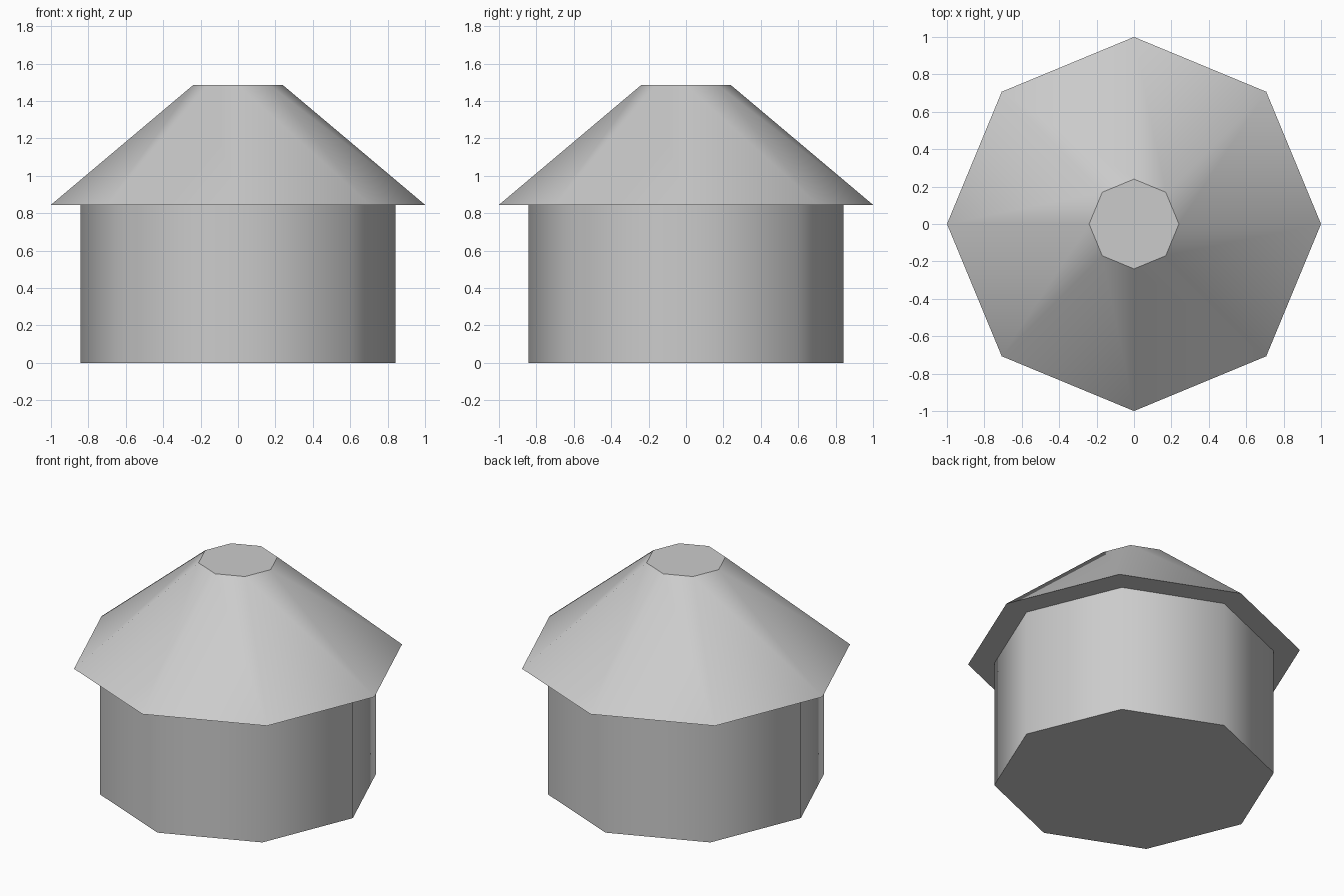
import bpy
import math

if "Cube" in bpy.data.objects:
    bpy.data.objects.remove(bpy.data.objects["Cube"])

SIDES = 8
EAVES = 0.845
TOP = 1.485


def prism(name, r_bottom, r_top, z0, z1, smooth_deg):
    """Octagonal frustum standing between z0 and z1, corners on the axes."""
    bpy.ops.mesh.primitive_cone_add(
        vertices=SIDES, radius1=r_bottom, radius2=r_top,
        depth=z1 - z0, location=(0, 0, (z0 + z1) / 2))
    obj = bpy.context.object
    obj.name = name
    bpy.ops.object.shade_smooth_by_angle(angle=math.radians(smooth_deg))
    return obj


# Round hut wall: sides blend smoothly, rims stay sharp
prism("wall", 0.842, 0.842, 0.0, EAVES, 50)

# Overhanging roof with a flat cut-off top
prism("roof", 1.0, 0.24, EAVES, TOP, 35)
